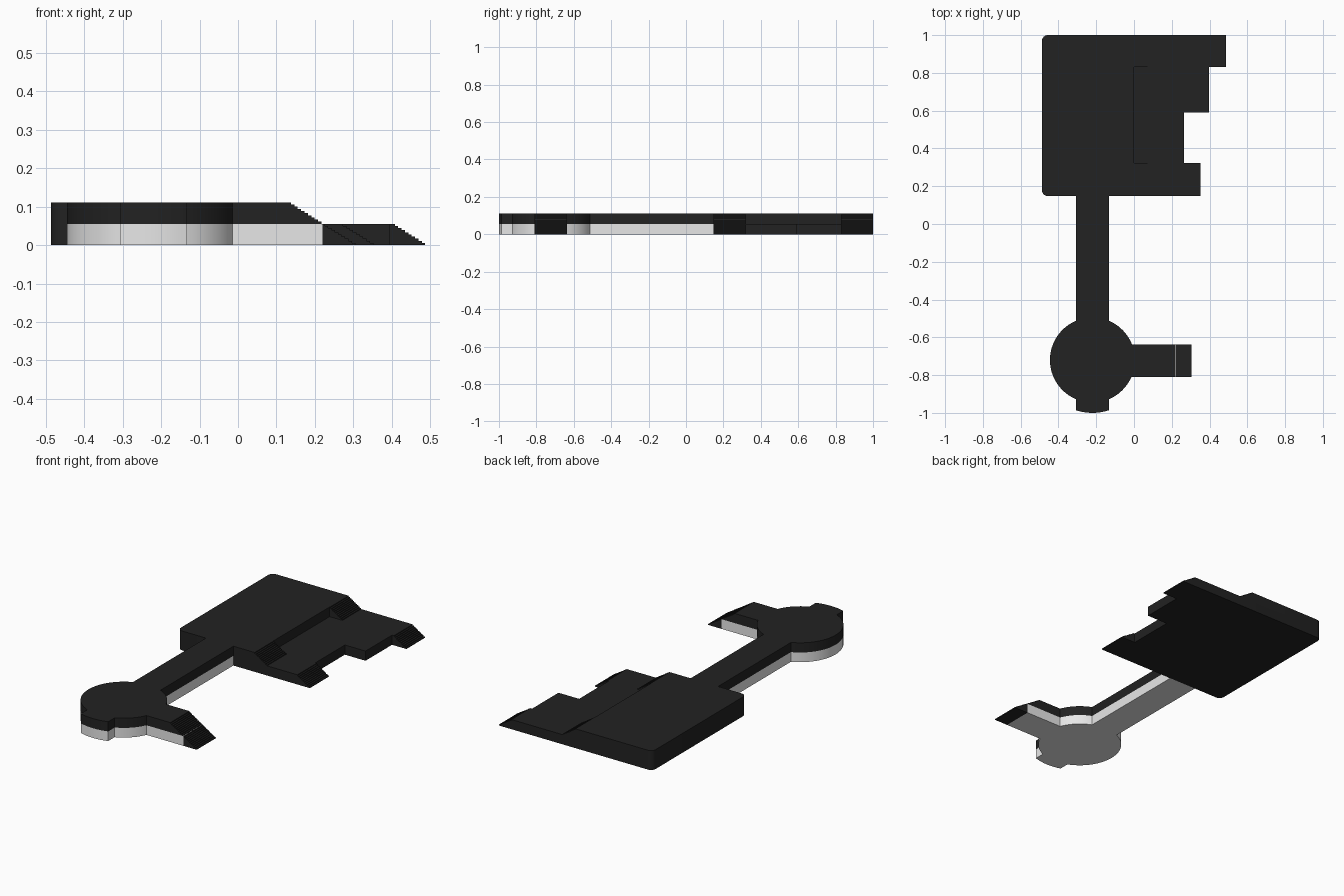
import bpy, bmesh, math
from mathutils import Vector

if "Cube" in bpy.data.objects:
    bpy.data.objects.remove(bpy.data.objects["Cube"])

H = 0.111            # full thickness
M = H / 2            # height of the layer split
N = 10               # steps per layer on each ramp
RUN = 0.0088         # length of one step


def material(name, v):
    m = bpy.data.materials.new(name)
    m.diffuse_color = (v, v, v, 1)
    m.use_nodes = True
    m.node_tree.nodes["Principled BSDF"].inputs["Base Color"].default_value = m.diffuse_color
    return m


BLACK = material("black", 0.0159)
WHITE = material("white", 0.9)


def prism(name, pts, depth, mat, smooth=False):
    """Extrude a closed 3D outline along a depth vector."""
    bm = bmesh.new()
    face = bm.faces.new([bm.verts.new(p) for p in pts])
    ext = bmesh.ops.extrude_face_region(bm, geom=[face])
    verts = [v for v in ext["geom"] if isinstance(v, bmesh.types.BMVert)]
    bmesh.ops.translate(bm, verts=verts, vec=Vector(depth))
    bmesh.ops.recalc_face_normals(bm, faces=bm.faces)
    me = bpy.data.meshes.new(name)
    bm.to_mesh(me)
    bm.free()
    me.materials.append(mat)
    ob = bpy.data.objects.new(name, me)
    bpy.context.collection.objects.link(ob)
    if smooth:
        bpy.ops.object.select_all(action='DESELECT')
        ob.select_set(True)
        bpy.context.view_layer.objects.active = ob
        bpy.ops.object.shade_smooth_by_angle(angle=math.radians(30))
    return ob


def plate(name, outline, z0, z1, mat, smooth=False):
    return prism(name, [(x, y, z0) for x, y in outline], (0, 0, z1 - z0), mat, smooth)


def arc(cx, cy, r, a0, a1, n):
    return [(cx + r * math.cos(a0 + (a1 - a0) * i / n),
             cy + r * math.sin(a0 + (a1 - a0) * i / n)) for i in range(n + 1)]


def stairs(tip, z0, n):
    """Stepped slope from the tip up, as (x, z) points."""
    pts = []
    for i in range(n):
        x = tip - i * RUN
        pts += [(x, z0 + i * M / N), (x, z0 + (i + 1) * M / N)]
    return pts


def ramp(name, profile, y0, y1):
    return prism(name, [(x, y0, z) for x, z in profile], (0, y1 - y0, 0), BLACK)


# Head: lower notched plate and upper plate, rounded on the left corners
L, Y0, Y1, Y2, Y3, Y4 = -0.487, 0.148, 0.322, 0.59, 0.83, 1.0
R = 0.03
left = (arc(L + R, Y4 - R, R, math.pi / 2, math.pi, 8)
        + arc(L + R, Y0 + R, R, math.pi, 1.5 * math.pi, 8))
FAR, NEAR = 0.487, 0.352                 # tips of the two lower teeth
far_top, near_top = FAR - 9 * RUN, NEAR - 9 * RUN
plate("head_lower", left + [(near_top, Y0), (near_top, Y1), (0.265, Y1), (0.265, Y2),
                            (0.396, Y2), (0.396, Y3), (far_top, Y3), (far_top, Y4)],
      0, M, BLACK, True)
plate("head_upper", left + [(0, Y0), (0, Y4)], M, H, BLACK, True)

# Stepped ramps at the near and far ends of both layers
for side, y0, y1, tip in (("near", Y0, Y1, NEAR), ("far", Y3, Y4, FAR)):
    ramp("lower_ramp_" + side, stairs(tip, 0, N) + [(tip - 9 * RUN, 0)], y0, y1)
    ramp("upper_ramp_" + side, stairs(0.081, M, N) + [(0, H), (0, M)], y0, y1)

# Handle: stem, disc, end tab and side arm in one outline
CX, CY, RD, RT, W = -0.22, -0.72, 0.225, 0.28, 0.087
A0, A1 = -0.81, -0.637


def handle(arm_end):
    q = math.pi / 2
    a, b = math.asin(W / RD), math.asin(W / RT)
    lo, hi = math.asin((A0 - CY) / RD), math.asin((A1 - CY) / RD)
    return ([(CX - W, Y0)]
            + arc(CX, CY, RD, q + a, 3 * q - a, 32)
            + arc(CX, CY, RT, 3 * q - b, 3 * q + b, 8)
            + arc(CX, CY, RD, 3 * q + a, 4 * q + lo, 12)
            + [(arm_end, A0), (arm_end, A1)]
            + arc(CX, CY, RD, hi, q - a, 12)
            + [(CX + W, Y0)])


TIP = 0.305
arm_top, arm_mid = TIP - 19 * RUN, 0.22
plate("handle_base", handle(arm_mid), 0, M, WHITE, True)
plate("handle_top", handle(arm_top), M, H, BLACK, True)

# Black stepped tip of the side arm
ramp("arm_tip", stairs(TIP, 0, 2 * N) + [(arm_top, M), (arm_mid, M), (arm_mid, 0)], A0, A1)
